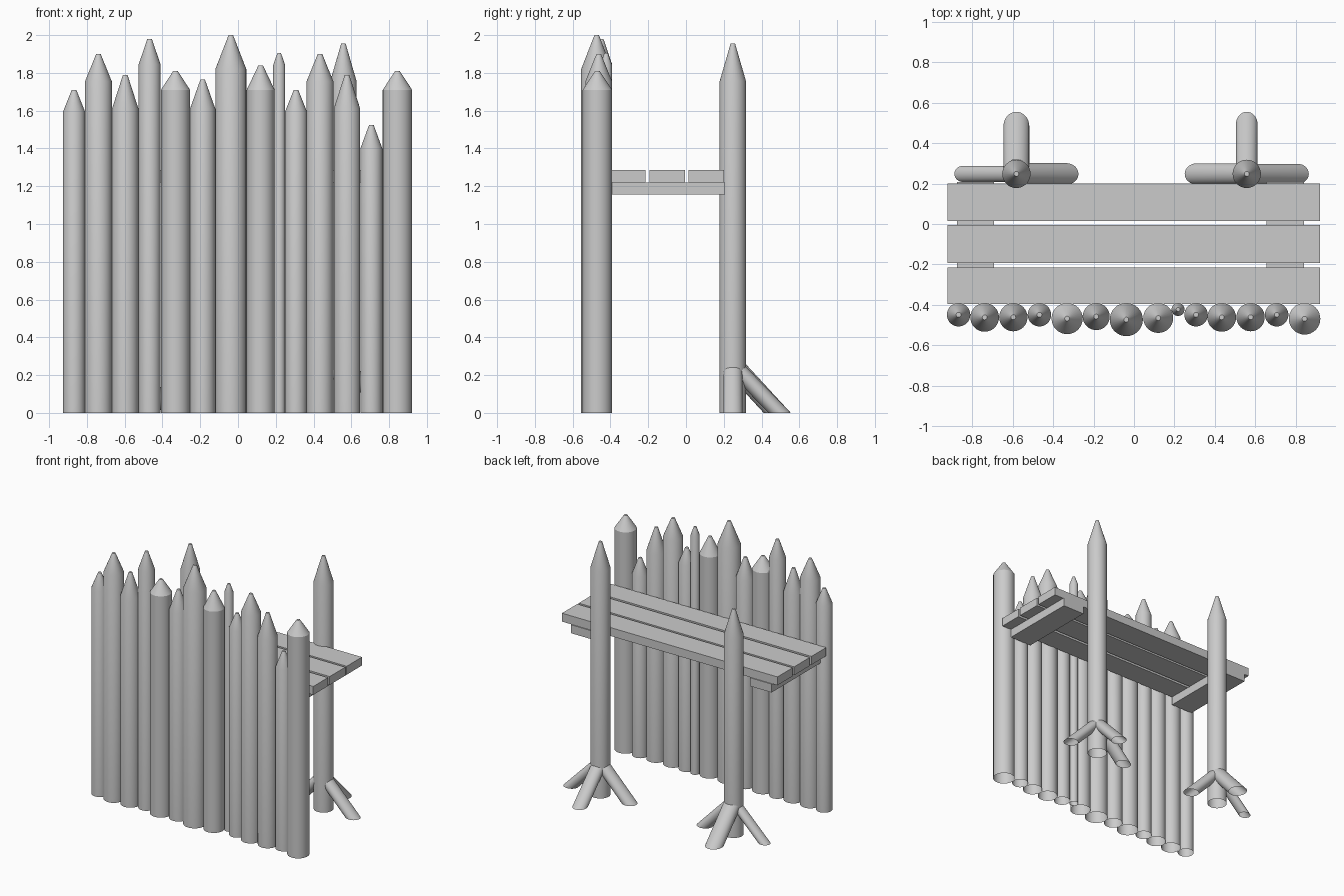
import bpy, bmesh, math

if "Cube" in bpy.data.objects:
    bpy.data.objects.remove(bpy.data.objects["Cube"])

SEG = 32


def finish(bm, name, smooth=True):
    bmesh.ops.recalc_face_normals(bm, faces=bm.faces)
    me = bpy.data.meshes.new(name)
    bm.to_mesh(me)
    bm.free()
    ob = bpy.data.objects.new(name, me)
    bpy.context.collection.objects.link(ob)
    if smooth:
        bpy.ops.object.select_all(action='DESELECT')
        ob.select_set(True)
        bpy.context.view_layer.objects.active = ob
        bpy.ops.object.shade_smooth_by_angle(angle=math.radians(25))
    return ob


def loft(name, rings, cap_top):
    """Open-bottomed tube through horizontal rings (x, y, z, rx, ry)."""
    bm = bmesh.new()
    loops = []
    for x, y, z, rx, ry in rings:
        loops.append([bm.verts.new((x + rx * math.cos(2 * math.pi * i / SEG),
                                    y + ry * math.sin(2 * math.pi * i / SEG), z))
                      for i in range(SEG)])
    for a, b in zip(loops, loops[1:]):
        for i in range(SEG):
            j = (i + 1) % SEG
            bm.faces.new((a[i], a[j], b[j], b[i]))
    if cap_top:
        bm.faces.new(loops[-1])
    return finish(bm, name)


def stake(name, x, y, r, shoulder, tip):
    t = min(0.012, r * 0.3)
    return loft(name, [(x, y, 0, r, r), (x, y, shoulder, r, r), (x, y, tip, t, t)], True)


def box(name, x0, x1, y0, y1, z0, z1):
    bm = bmesh.new()
    bmesh.ops.create_cube(bm, size=1)
    for v in bm.verts:
        v.co = (x1 if v.co.x > 0 else x0, y1 if v.co.y > 0 else y0, z1 if v.co.z > 0 else z0)
    return finish(bm, name, False)


# Front palisade: x, radius, shoulder height, tip height (backs aligned)
palisade = [
    (-0.868, 0.058, 1.595, 1.71), (-0.739, 0.071, 1.755, 1.90),
    (-0.597, 0.070, 1.610, 1.79), (-0.468, 0.058, 1.845, 1.98),
    (-0.331, 0.077, 1.710, 1.81), (-0.187, 0.067, 1.610, 1.765),
    (-0.038, 0.082, 1.820, 2.00), (0.120, 0.074, 1.710, 1.84),
    (0.218, 0.032, 1.840, 1.905), (0.307, 0.058, 1.595, 1.71),
    (0.434, 0.071, 1.755, 1.90), (0.577, 0.070, 1.610, 1.79),
    (0.706, 0.058, 1.400, 1.525), (0.844, 0.078, 1.710, 1.81),
]
for i, (x, r, s, t) in enumerate(palisade):
    stake(f"palisade_stake_{i + 1}", x, -0.391 - r, r, s, t)

# Walkway planks and the two cross beams under them
for i, (y0, y1) in enumerate([(-0.395, -0.215), (-0.194, -0.004), (0.014, 0.2)]):
    box(f"walkway_plank_{i + 1}", -0.922, 0.92, y0, y1, 1.22, 1.285)
for side, x0, x1 in [("left", -0.877, -0.692), ("right", 0.656, 0.84)]:
    box(f"cross_beam_{side}", x0, x1, -0.395, 0.207, 1.155, 1.22)

# Rear posts with slanted feet: (direction x, direction y, radius)
PY = 0.248
posts = [
    ("left", -0.582, 1.54, 1.74, [(-1, 0, 0.040), (1, 0, 0.053), (0, 1, 0.064)]),
    ("right", 0.558, 1.755, 1.955, [(-1, 0, 0.052), (1, 0, 0.050), (0, 1, 0.053)]),
]
for side, px, s, t, feet in posts:
    stake(f"rear_post_{side}", px, PY, 0.07, s, t)
    for k, (dx, dy, r) in enumerate(feet):
        along = r * 1.12
        d = 0.307 - along
        rx, ry = (along, r) if dx else (r, along)
        loft(f"post_foot_{side}_{k + 1}",
             [(px + dx * d, PY + dy * d, 0, rx, ry), (px, PY, 0.255, rx, ry)], False)
